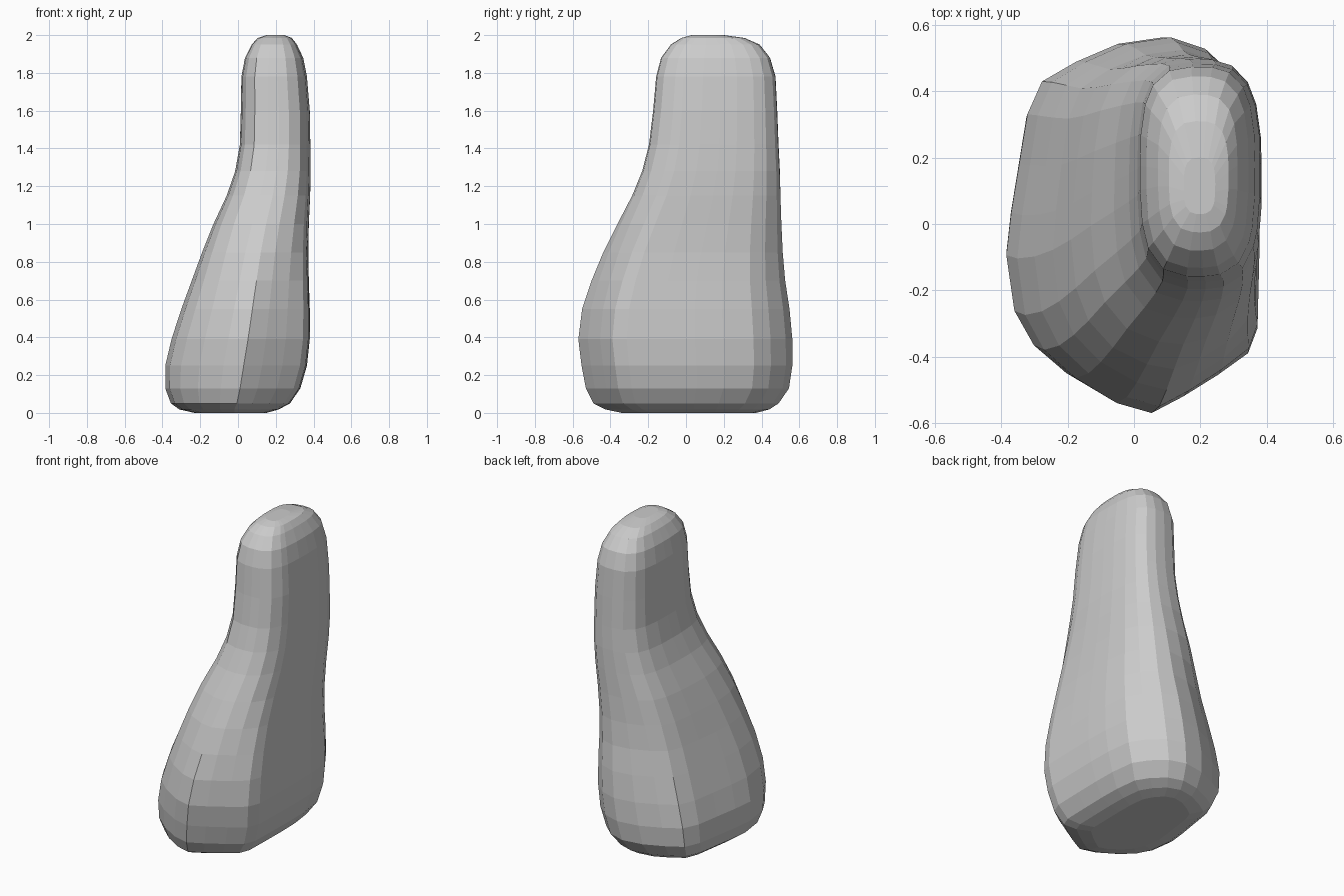
import bpy, bmesh, math

# Rings from bottom to top: z, x min, x max, y min, y max
RINGS = [
    (0.00, -0.23, 0.15, -0.34, 0.37), (0.018, -0.31, 0.215, -0.425, 0.44),
    (0.05, -0.355, 0.275, -0.49, 0.49), (0.13, -0.385, 0.33, -0.53, 0.545),
    (0.25, -0.385, 0.365, -0.553, 0.563), (0.39, -0.352, 0.38, -0.57, 0.563),
    (0.55, -0.30, 0.38, -0.55, 0.548), (0.70, -0.245, 0.375, -0.50, 0.525),
    (0.85, -0.19, 0.372, -0.438, 0.512), (1.00, -0.13, 0.375, -0.363, 0.505),
    (1.15, -0.06, 0.382, -0.285, 0.50), (1.28, -0.015, 0.385, -0.232, 0.497),
    (1.42, 0.01, 0.383, -0.196, 0.49), (1.60, 0.015, 0.38, -0.174, 0.483),
    (1.78, 0.018, 0.365, -0.158, 0.474), (1.88, 0.037, 0.345, -0.132, 0.445),
    (1.95, 0.072, 0.312, -0.08, 0.39), (1.985, 0.105, 0.285, -0.025, 0.31),
    (2.00, 0.15, 0.245, 0.03, 0.20)]

# Foot outline seen from above: pointed prow at the front, blunt back
FOOT = [(0.04, -0.565), (0.14, -0.515), (0.25, -0.45), (0.345, -0.385), (0.375, -0.31),
        (0.38, -0.12), (0.383, 0.05), (0.38, 0.2), (0.36, 0.36), (0.30, 0.45),
        (0.21, 0.53), (0.10, 0.565), (-0.04, 0.545), (-0.17, 0.49), (-0.275, 0.43),
        (-0.32, 0.33), (-0.345, 0.18), (-0.37, 0.03), (-0.385, -0.1), (-0.36, -0.27),
        (-0.30, -0.375), (-0.20, -0.46), (-0.07, -0.535)]


def section(t):
    """Outline blended from the foot (t=0) to a rounded rectangle (t=1), fitted to 0..1."""
    pts = []
    for x, y in FOOT:
        u, v = x / 0.385, y / 0.565
        a = math.atan2(v, u)
        c, s = math.cos(a), math.sin(a)
        r = (abs(c) ** 3.1 + abs(s) ** 3.1) ** (-1 / 3.1)
        pts.append((u + (r * c - u) * t, v + (r * s - v) * t))
    xs, ys = [p[0] for p in pts], [p[1] for p in pts]
    return [((x - min(xs)) / (max(xs) - min(xs)), (y - min(ys)) / (max(ys) - min(ys)))
            for x, y in pts]


# Loft the body through the rings
bm = bmesh.new()
loops = []
for z, x0, x1, y0, y1 in RINGS:
    t = min(1, max(0, (z - 0.45) / 0.9))
    t = t * t * (3 - 2 * t)
    loops.append([bm.verts.new((x0 + (x1 - x0) * u, y0 + (y1 - y0) * v, z))
                  for u, v in section(t)])
n = len(FOOT)
for a, b in zip(loops, loops[1:]):
    for i in range(n):
        j = (i + 1) % n
        bm.faces.new((a[i], a[j], b[j], b[i]))

# Close the sole and the crown
bm.faces.new(loops[0][::-1])
bm.faces.new(loops[-1])
bmesh.ops.recalc_face_normals(bm, faces=bm.faces)

mesh = bpy.data.meshes.new("stone_body")
bm.to_mesh(mesh)
bm.free()
body = bpy.data.objects.new("stone_body", mesh)
bpy.context.collection.objects.link(body)
